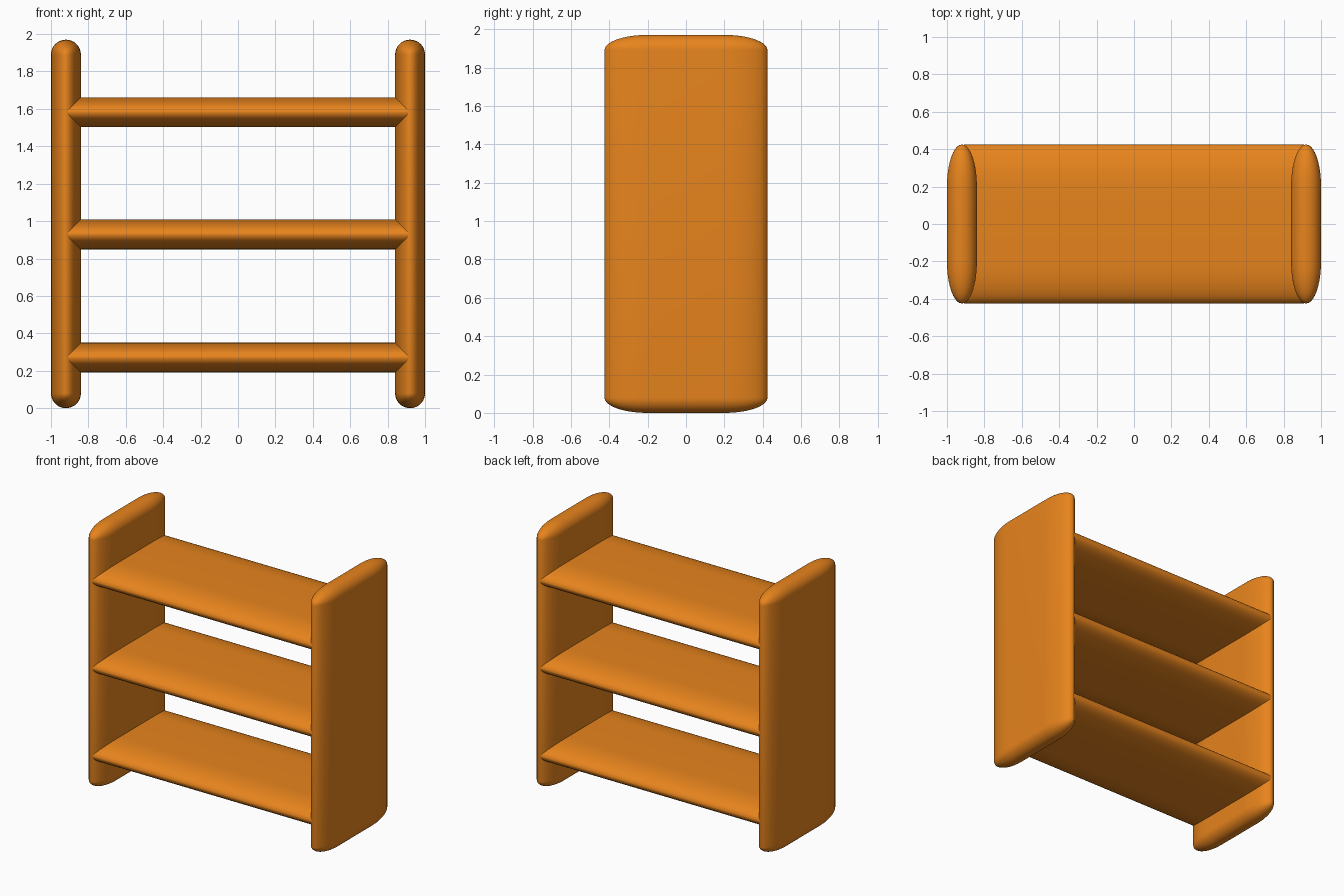
import bpy, bmesh
from mathutils import Matrix

if "Cube" in bpy.data.objects:
    bpy.data.objects.remove(bpy.data.objects["Cube"])

THICK = 0.16      # board thickness
DEPTH = 0.85      # front to back
STRETCH = 2.8     # the rounding is elongated along y

mat = bpy.data.materials.new("orange_plastic")
mat.diffuse_color = (0.8, 0.23, 0.012, 1)
mat.use_nodes = True
mat.node_tree.nodes["Principled BSDF"].inputs["Base Color"].default_value = mat.diffuse_color


def board(name, size, loc, lengthwise_only=False):
    """Fully rounded board; the round edge is stretched in y to an ellipse."""
    bm = bmesh.new()
    bmesh.ops.create_cube(bm, size=1)
    bmesh.ops.transform(bm, verts=bm.verts, matrix=Matrix.Diagonal(
        (size[0], size[1] / STRETCH, size[2], 1)))
    edges = [e for e in bm.edges if not lengthwise_only
             or abs(e.verts[0].co.x - e.verts[1].co.x) > 0.1]
    bmesh.ops.bevel(bm, geom=edges, offset=THICK * 0.498, segments=10,
                    profile=0.5, affect='EDGES', clamp_overlap=True)
    bmesh.ops.transform(bm, verts=bm.verts,
                        matrix=Matrix.Diagonal((1, STRETCH, 1, 1)))
    bmesh.ops.recalc_face_normals(bm, faces=bm.faces)
    me = bpy.data.meshes.new(name)
    bm.to_mesh(me)
    bm.free()
    me.materials.append(mat)
    ob = bpy.data.objects.new(name, me)
    ob.location = loc
    bpy.context.collection.objects.link(ob)
    bpy.ops.object.select_all(action='DESELECT')
    ob.select_set(True)
    bpy.context.view_layer.objects.active = ob
    bpy.ops.object.shade_smooth_by_angle()


# Upright side panels
for side, s in (("left", -1), ("right", 1)):
    board(f"{side}_panel", (THICK, DEPTH, 1.97), (s * 0.92, 0, 0.985))

# Shelves, ending inside the panels
for name, z in (("lower", 0.27), ("middle", 0.928), ("upper", 1.582)):
    board(f"{name}_shelf", (1.82, DEPTH, THICK), (0, 0, z), True)
